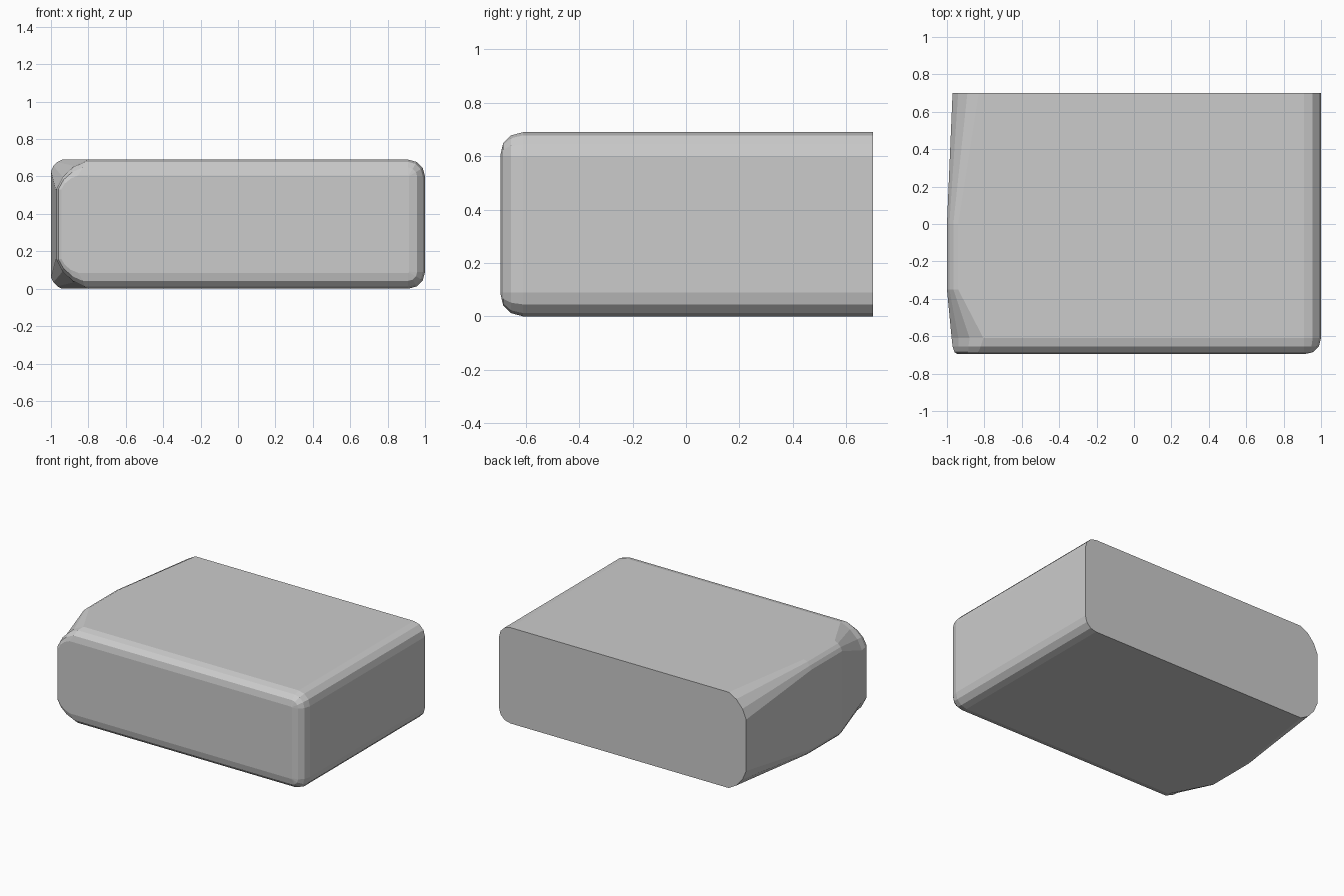
import bpy, bmesh
from math import sin, cos, pi

if "Cube" in bpy.data.objects:
    bpy.data.objects.remove(bpy.data.objects["Cube"])

H = 0.69          # overall height
R = 0.09          # regular edge rounding


def corner(px, pz, sx, sz, rx, rz, bulge, n=3):
    """Points around one corner, from the vertical side to the horizontal side."""
    pts = []
    for i in range(n + 1):
        t = i / n
        a = t * pi / 2
        fx = bulge * (1 - cos(a)) + (1 - bulge) * t
        fz = bulge * (1 - sin(a)) + (1 - bulge) * (1 - t)
        pts.append((px - sx * rx * fx, pz - sz * rz * fz))
    return pts


def section(inset, left, cx, cz, r):
    """Cross-section: rounded right corners, chamfered left corners."""
    x1, z0, z1 = 1 - inset, inset, H - inset
    pts = corner(x1, z1, 1, 1, r, r, 1)
    pts += corner(left, z1, -1, 1, cx, cz, 0.6)[::-1]
    pts += corner(left, z0, -1, -1, cx, cz, 0.6)
    pts += corner(x1, z0, 1, -1, r, r, 1)[::-1]
    return pts


# y, inset, left x, chamfer width, chamfer height, right corner radius
stations = [
    (0.70, 0.0, -0.97, 0.14, 0.16, R),
    (0.00, 0.0, -1.0, 0.06, 0.06, R),
    (-0.35, 0.0, -1.0, 0.06, 0.06, R),
    (-0.61, 0.0, -0.975, 0.17, 0.16, R),
    (-0.655, 0.012, -0.97, 0.15, 0.145, 0.078),
    (-0.685, 0.042, -0.96, 0.13, 0.115, 0.048),
    (-0.695, 0.085, -0.945, 0.09, 0.075, 0.006),
]

# Block body lofted from back to front
bm = bmesh.new()
rings = [[bm.verts.new((x, s[0], z)) for x, z in section(*s[1:])] for s in stations]
n = len(rings[0])
for a, b in zip(rings, rings[1:]):
    for i in range(n):
        j = (i + 1) % n
        bm.faces.new((a[i], a[j], b[j], b[i]))
bm.faces.new(rings[0])
bm.faces.new(rings[-1])
bmesh.ops.recalc_face_normals(bm, faces=bm.faces)
mesh = bpy.data.meshes.new("rounded_block")
bm.to_mesh(mesh)
bm.free()
block = bpy.data.objects.new("rounded_block", mesh)
bpy.context.collection.objects.link(block)
